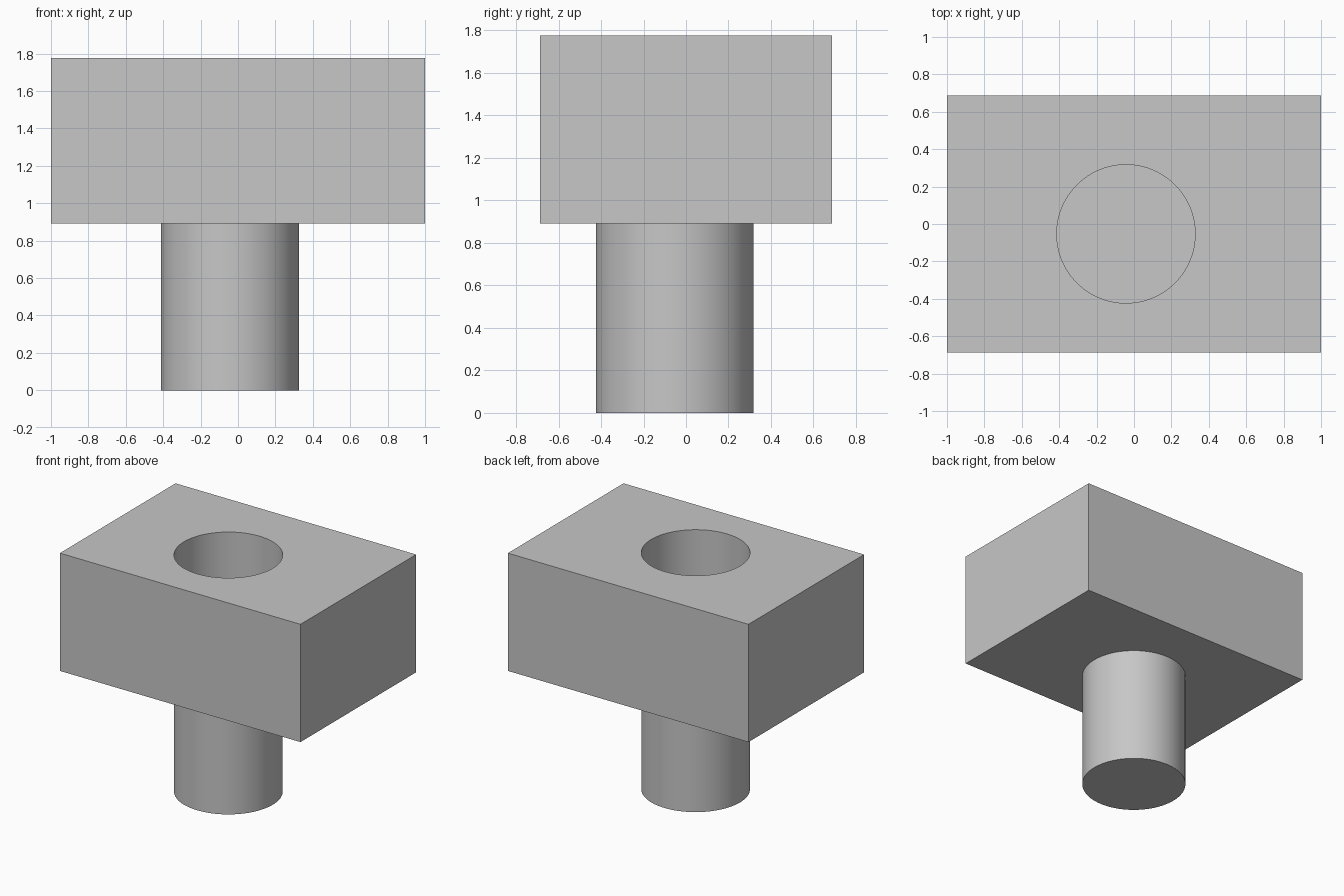
import bpy
import math

default = bpy.data.objects.get("Cube")
if default:
    bpy.data.objects.remove(default, do_unlink=True)

WIDTH, DEPTH, TOP = 2.0, 1.373, 1.777
STEP = 0.892                       # underside of block, top of post
POST_X, POST_Y, RADIUS = -0.043, -0.053, 0.37

grey = bpy.data.materials.new("plain grey")
grey.use_nodes = True
colour = (0.57, 0.57, 0.57, 1)
grey.diffuse_color = colour
grey.node_tree.nodes["Principled BSDF"].inputs["Base Color"].default_value = colour


def cylinder(name, bottom, top):
    bpy.ops.mesh.primitive_cylinder_add(
        vertices=96, radius=RADIUS, depth=top - bottom,
        location=(POST_X, POST_Y, (bottom + top) / 2))
    obj = bpy.context.object
    obj.name = name
    obj.data.materials.append(grey)
    return obj


def smooth(obj):
    bpy.ops.object.select_all(action="DESELECT")
    obj.select_set(True)
    bpy.context.view_layer.objects.active = obj
    bpy.ops.object.shade_smooth_by_angle(angle=math.radians(30))


# Rectangular block
bpy.ops.mesh.primitive_cube_add(size=1, location=(0, 0, (STEP + TOP) / 2))
block = bpy.context.object
block.name = "block"
block.scale = (WIDTH, DEPTH, TOP - STEP)
bpy.ops.object.transform_apply(location=False, rotation=False, scale=True)
block.data.materials.append(grey)

# Round bore through the block
cutter = cylinder("bore_cutter", STEP - 0.1, TOP + 0.1)
cutter.hide_render = True
bpy.context.view_layer.objects.active = block
bore = block.modifiers.new("bore", "BOOLEAN")
bore.operation = "DIFFERENCE"
bore.solver = "EXACT"
bore.object = cutter
bpy.ops.object.modifier_apply(modifier=bore.name)
bpy.data.objects.remove(cutter, do_unlink=True)
smooth(block)

# Solid post, whose top closes the bore
post = cylinder("post", 0, STEP)
smooth(post)
